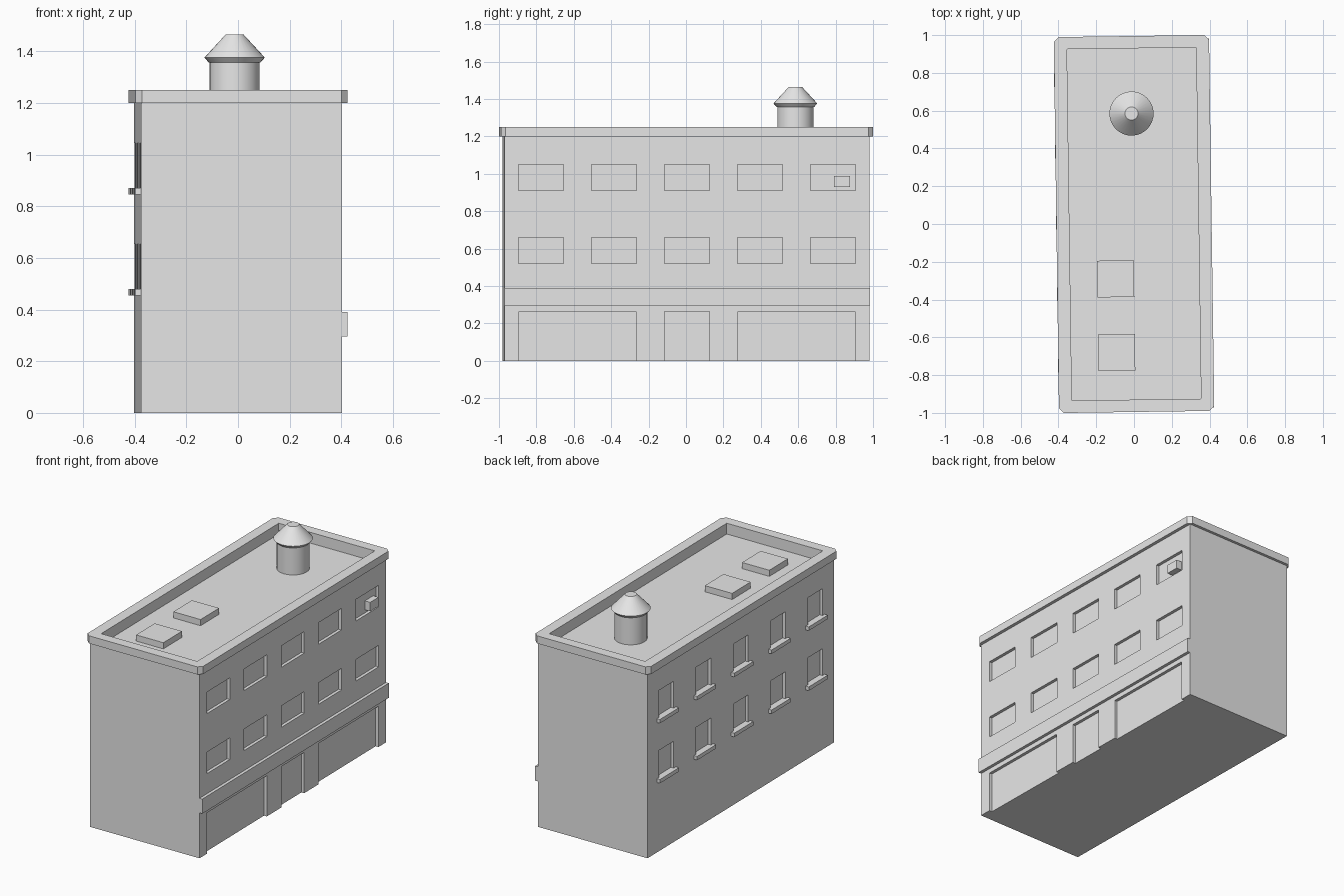
import bpy
import bmesh
from math import cos, sin, tau
from mathutils import Matrix, Vector

if "Cube" in bpy.data.objects:
    bpy.data.objects.remove(bpy.data.objects["Cube"])

TURN = 0.014                      # the whole block stands slightly turned
HALF_W, HALF_L = 0.39, 0.977      # main walls
WALL_TOP, ROOF, PARAPET = 1.20, 1.18, 1.25
BAYS = [-0.78, -0.39, 0.0, 0.39, 0.78]

grey = bpy.data.materials.new("plain_grey")
grey.use_nodes = True
grey.diffuse_color = (0.8, 0.8, 0.8, 1)
grey.node_tree.nodes["Principled BSDF"].inputs["Base Color"].default_value = grey.diffuse_color


def finish(name, bm):
    """Turn a bmesh into a named, coloured object."""
    bmesh.ops.recalc_face_normals(bm, faces=bm.faces)
    mesh = bpy.data.meshes.new(name)
    bm.to_mesh(mesh)
    bm.free()
    mesh.materials.append(grey)
    obj = bpy.data.objects.new(name, mesh)
    obj.rotation_euler.z = TURN
    bpy.context.collection.objects.link(obj)
    return obj


def add_box(bm, x, y, z):
    """Add a box given as (low, high) pairs."""
    size = Vector((x[1] - x[0], y[1] - y[0], z[1] - z[0]))
    mid = Vector((sum(x), sum(y), sum(z))) / 2
    matrix = Matrix.Translation(mid) @ Matrix.Diagonal((*size, 1))
    return bmesh.ops.create_cube(bm, size=1, matrix=matrix)["verts"]


def box(name, x, y, z):
    bm = bmesh.new()
    add_box(bm, x, y, z)
    return finish(name, bm)


def span(mid, half):
    return (mid - half, mid + half)


def cut(obj, cutter):
    """Subtract the cutter and keep the result as the mesh."""
    cutter.hide_render = True
    mod = obj.modifiers.new("cut", "BOOLEAN")
    mod.operation, mod.solver, mod.object = "DIFFERENCE", "EXACT", cutter
    bpy.context.view_layer.update()
    graph = bpy.context.evaluated_depsgraph_get()
    mesh = bpy.data.meshes.new_from_object(obj.evaluated_get(graph))
    obj.modifiers.clear()
    obj.data = mesh


def lathe(name, profile, centre, sides=32):
    """Revolve (radius, height) points into a closed solid."""
    bm = bmesh.new()
    rings = [[bm.verts.new((centre[0] + r * cos(tau * i / sides),
                            centre[1] + r * sin(tau * i / sides), z))
              for i in range(sides)] for r, z in profile]
    for low, high in zip(rings, rings[1:]):
        for i in range(sides):
            j = (i + 1) % sides
            bm.faces.new((low[i], low[j], high[j], high[i]))
    bm.faces.new(rings[0][::-1])
    bm.faces.new(rings[-1])
    obj = finish(name, bm)
    bpy.ops.object.select_all(action="DESELECT")
    obj.select_set(True)
    bpy.context.view_layer.objects.active = obj
    bpy.ops.object.shade_smooth_by_angle(angle=0.5)
    return obj


# Walls
walls = box("building_walls", span(0, HALF_W), span(0, HALF_L), (0, WALL_TOP))

# Cornice with clipped corners
bm = bmesh.new()
add_box(bm, span(0, 0.411), span(0, 0.995), (WALL_TOP, PARAPET))
corners = [e for e in bm.edges if abs(e.verts[0].co.z - e.verts[1].co.z) > 0.01]
bmesh.ops.bevel(bm, geom=corners, offset=0.025, segments=1, affect="EDGES")
cornice = finish("roof_cornice", bm)

# Sunken roof
roof_cutter = box("roof_cutter", span(0, 0.342), span(0, 0.93), (ROOF, PARAPET + 0.1))
cut(walls, roof_cutter)
cut(cornice, roof_cutter)

# Recessed windows, shop fronts and door
bm = bmesh.new()
street = (HALF_W - 0.02, HALF_W + 0.1)
yard = (-HALF_W - 0.1, -HALF_W + 0.02)
for y in BAYS:
    for sill in (0.52, 0.91):
        add_box(bm, street, span(y, 0.12), (sill, sill + 0.14))
    for sill in (0.48, 0.87):
        add_box(bm, yard, span(y, 0.077), (sill, sill + 0.175))
for y, half in ((-0.585, 0.313), (0, 0.12), (0.585, 0.313)):
    add_box(bm, street, span(y, half), (-0.1, 0.265))
opening_cutter = finish("opening_cutter", bm)
cut(walls, opening_cutter)

for helper in (roof_cutter, opening_cutter):
    bpy.data.objects.remove(helper)

# Yard window sills
for floor, top in (("lower", 0.48), ("upper", 0.87)):
    for n, y in enumerate(BAYS, 1):
        box(f"{floor}_sill_{n}", (-HALF_W - 0.022, -HALF_W + 0.02), span(y, 0.1),
            (top - 0.025, top))

# Band above the shop fronts
box("shop_band", (HALF_W - 0.01, HALF_W + 0.02), span(0, HALF_L), (0.295, 0.39))

# Air conditioner in the last upper window
box("air_conditioner", (HALF_W - 0.03, HALF_W + 0.018), (0.785, 0.872), (0.93, 0.988))

# Roof hatches
for n, y in enumerate((-0.679, -0.289), 1):
    box(f"roof_hatch_{n}", span(-0.101, 0.097), span(y, 0.097), (ROOF - 0.01, ROOF + 0.04))

# Roof vent: pipe and conical cap
VENT = (-0.005, 0.585)
lathe("vent_pipe", [(0.097, ROOF - 0.01), (0.097, 1.36)], VENT)
lathe("vent_cap", [(0.1, 1.357), (0.117, 1.376), (0.035, 1.465)], VENT)
